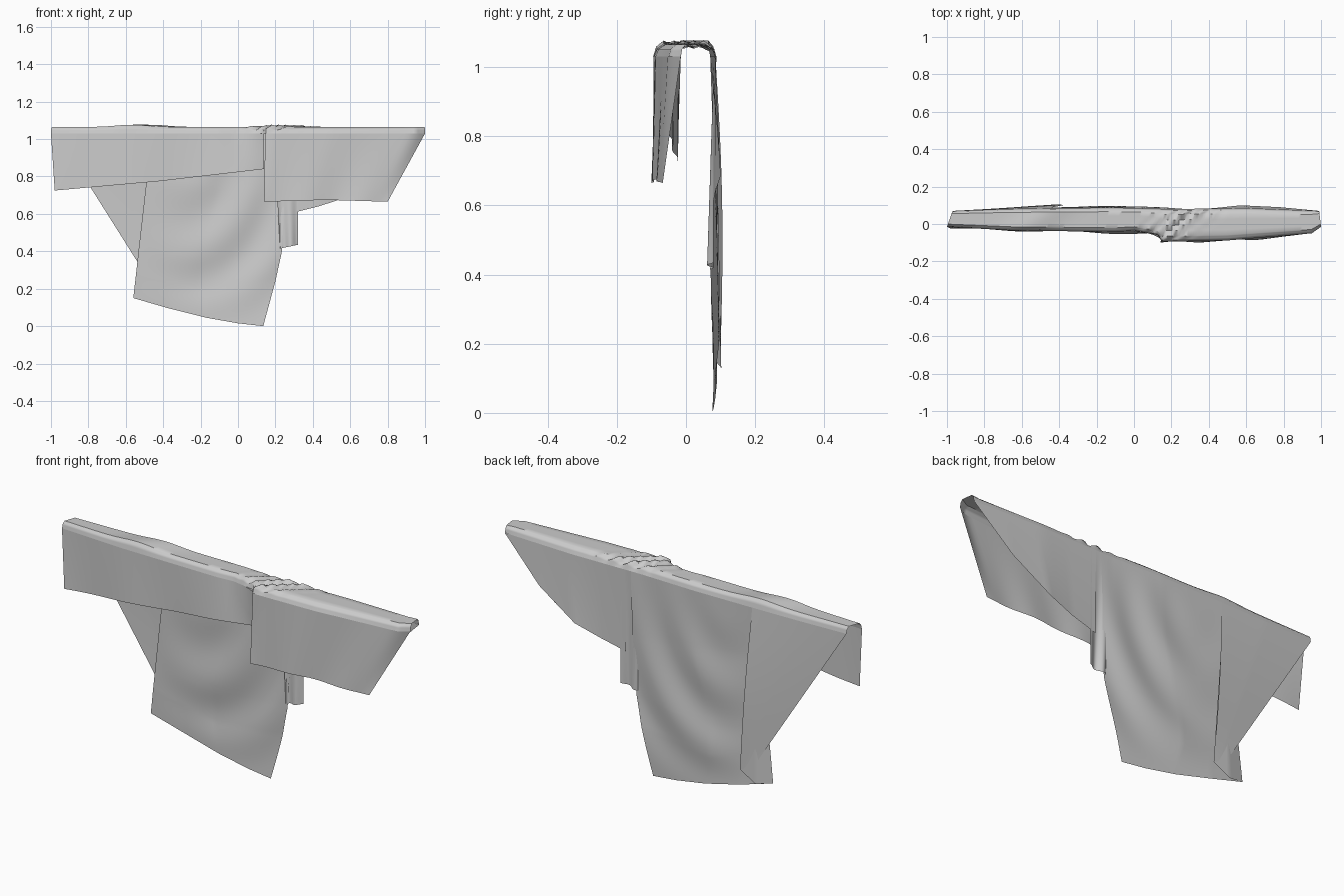
import bpy, bmesh, math
from mathutils import Vector

if "Cube" in bpy.data.objects:
    bpy.data.objects.remove(bpy.data.objects["Cube"], do_unlink=True)

cloth = bpy.data.materials.new("grey cloth")
cloth.use_nodes = True
grey = (0.6, 0.6, 0.6, 1)
cloth.diffuse_color = grey
cloth.node_tree.nodes["Principled BSDF"].inputs["Base Color"].default_value = grey

# Outline of the folded top, as (x, y) along each long side
FRONT = [(-1, -.015), (-.65, -.035), (-.1, -.042), (0, -.035), (.13, -.06),
         (.15, -.095), (.5, -.088), (.95, -.05), (1, -.015)]
BACK = [(-.97, .07), (-.7, .08), (-.45, .085), (-.1, .088), (.2, .08), (.6, .085), (.99, .07)]
SHOULDER = 1.03


def edge_y(table, x):
    for (x0, y0), (x1, y1) in zip(table, table[1:]):
        if x <= x1:
            return y0 + (y1 - y0) * max(0, (x - x0) / (x1 - x0))
    return table[-1][1]


def hem(table, x0, x1, n=24):
    """Points along one shoulder of the top, from x0 to x1."""
    xs = [x0 + (x1 - x0) * i / n for i in range(n + 1)]
    return [Vector((x, edge_y(table, x), SHOULDER)) for x in xs]


def along(points, t):
    t *= len(points) - 1
    i = min(int(t), len(points) - 2)
    return Vector(points[i]).lerp(Vector(points[i + 1]), t - i)


def sheet(name, rows, nu=32, nv=24, ripple=None):
    """Loft a thin cloth sheet through rows of points."""
    bm = bmesh.new()
    grid = []
    for j in range(nv + 1):
        line = []
        for i in range(nu + 1):
            u, v = i / nu, j / nv
            p = along([along(r, u) for r in rows], v)
            if ripple:
                p += Vector(ripple(p, u, v))
            line.append(bm.verts.new(p))
        grid.append(line)
    for a, b in zip(grid, grid[1:]):
        for i in range(nu):
            bm.faces.new((a[i], b[i], b[i + 1], a[i + 1]))
    bmesh.ops.remove_doubles(bm, verts=bm.verts, dist=.0005)
    bmesh.ops.recalc_face_normals(bm, faces=bm.faces)
    mesh = bpy.data.meshes.new(name)
    bm.to_mesh(mesh)
    bm.free()
    mesh.materials.append(cloth)
    obj = bpy.data.objects.new(name, mesh)
    bpy.context.collection.objects.link(obj)
    bpy.ops.object.select_all(action='DESELECT')
    bpy.context.view_layer.objects.active = obj
    obj.select_set(True)
    bpy.ops.object.shade_smooth_by_angle(angle=math.radians(40))
    return obj


def bump(x, centre, width):
    return math.exp(-((x - centre) / width) ** 2)


# Rounded top with a few diagonal creases
front, back = hem(FRONT, -1, 1, 80), hem(BACK, -.97, .99, 80)


def shoulder_row(inset, rise, from_front):
    return [(a if from_front else b) + (b - a) * (inset if from_front else -inset)
            + Vector((0, 0, rise)) for a, b in zip(front, back)]


def top_creases(p, u, v):
    d = p.x - 1.3 * p.y
    lift = .014 * bump(d, .22, .12) * math.sin(d * 75) + .012 * bump(d, -.55, .12)
    return 0, 0, lift * math.sin(math.pi * v)


steps = [(0, 0), (.05, .022), (.17, .035)]
rows = [shoulder_row(i, r, True) for i, r in steps]
rows += [shoulder_row(i, r, False) for i, r in reversed(steps)]
sheet("folded_top", rows, 160, 20, top_creases)


# Two short flaps at the front; the left one overlaps the right one
def flap_waves(p, u, v):
    return 0, .005 * v * math.sin(u * 14), 0


sheet("right_front_flap",
      [hem(FRONT, -1, .14), [(-.98, -.025, .725), (-.42, -.04, .775), (.14, -.055, .84)]],
      ripple=flap_waves)
sheet("left_front_flap",
      [hem(FRONT, .145, 1), [(.14, -.1, .665), (.47, -.09, .675), (.8, -.072, .665)]],
      ripple=flap_waves)


# Long back panel with swags hanging from its left shoulder
def swags(p, u, v):
    r = math.hypot(p.x + .3, (p.z - 1.05) * .65)
    return 0, .009 * math.sin(r * 26) * math.sin(math.pi * v) * min(1, 2 * u), 0


sheet("long_back_panel",
      [hem(BACK, -.45, .26),
       [(-.49, .08, .77), (-.1, .085, .73), (.25, .078, .7)],
       [(-.53, .082, .42), (-.2, .09, .36), (.235, .08, .4)],
       [(-.545, .082, .28), (-.2, .09, .2), (.2, .08, .24)],
       [(-.56, .085, .15), (-.37, .09, .095), (-.17, .085, .045), (0, .08, .015), (.135, .076, 0)]],
      48, 48, swags)

# Pleat folded over the right side of the back, ending in a slanted tail
sheet("back_fold_inside",
      [[(-.455, .085, 1), (-.45, .086, 1)], [(-.56, .085, .15), (-.47, .102, .13), (-.38, .1, .18)]], 12)


def fold_bulge(p, u, v):
    return 0, .012 * u * math.sin(math.pi * v), 0


sheet("back_fold_outside",
      [hem(BACK, -.97, -.44), [(-.425, .1, .165), (-.38, .1, .18)]], ripple=fold_bulge)

# Narrow gathered strip beside the long panel
def pleats(p, u, v):
    return 0, .009 * math.sin(u * 2.5 * math.pi) * v, 0


sheet("gathered_strip",
      [hem(BACK, .19, .32), [(.225, .07, .415), (.32, .07, .435)]], 24, 20, pleats)

# Slanted corner on the left side of the back
sheet("left_back_corner",
      [hem(BACK, .29, .99),
       [(.29, .078, .605), (.43, .085, .64), (.57, .1, .685), (.78, .09, .82), (.99, .07, 1.028)]])
